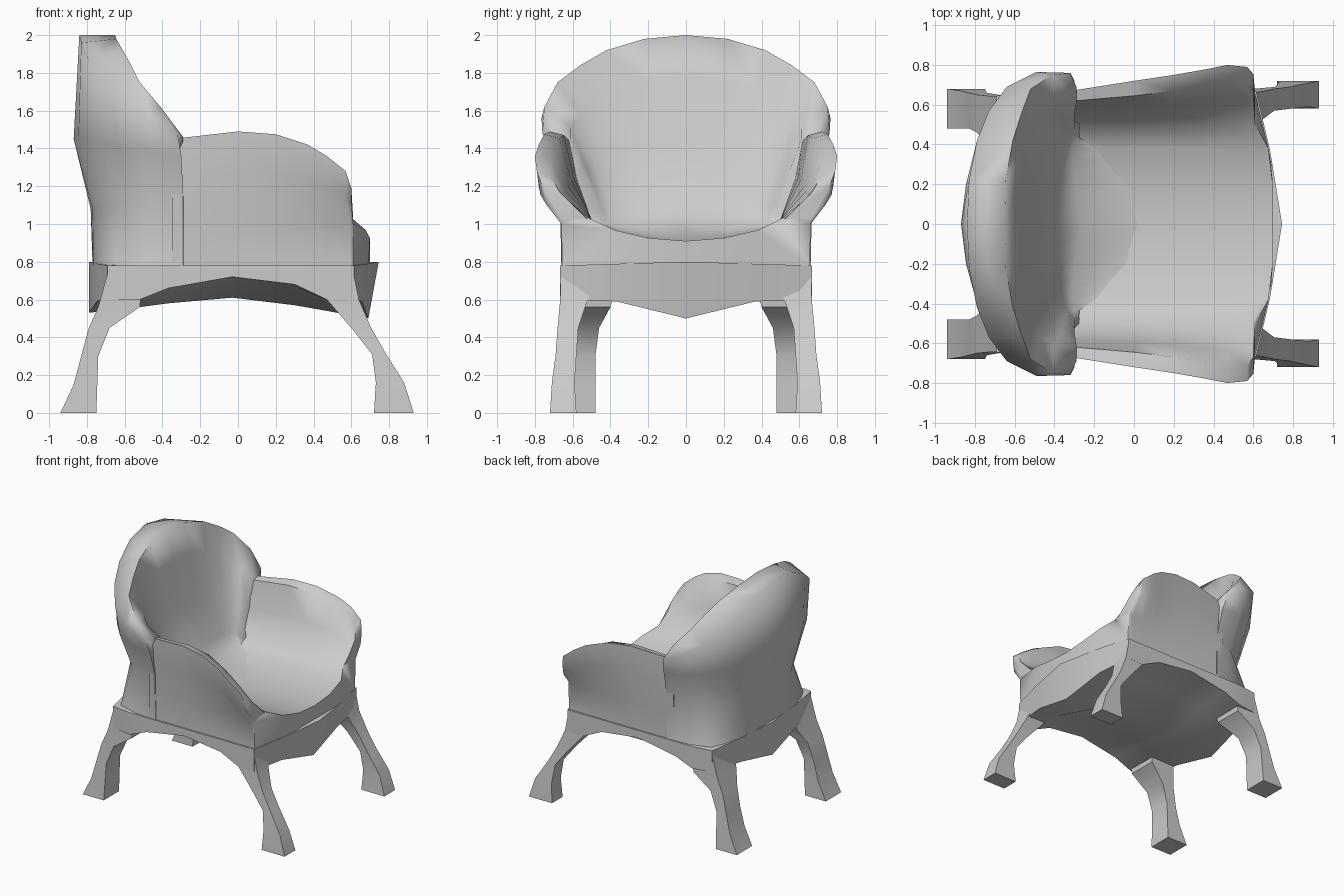
import bpy
import bmesh
from math import radians
from mathutils import Vector

cube = bpy.data.objects.get("Cube")
if cube:
    bpy.data.objects.remove(cube, do_unlink=True)

grey = bpy.data.materials.new("plain_grey")
grey.use_nodes = True
grey.diffuse_color = (0.6, 0.6, 0.6, 1)
grey.node_tree.nodes["Principled BSDF"].inputs["Base Color"].default_value = grey.diffuse_color


def loft(name, rings, angle):
    """Closed solid through even rings of equal length, each end capped with a strip of faces."""
    bm = bmesh.new()
    loops = [[bm.verts.new(p) for p in ring] for ring in rings]
    count = len(loops[0])
    for a, b in zip(loops, loops[1:]):
        for i in range(count):
            j = (i + 1) % count
            bm.faces.new((a[i], a[j], b[j], b[i]))
    for end in (loops[0], loops[-1]):
        for k in range(count // 2 - 1):
            bm.faces.new((end[k], end[k + 1], end[-2 - k], end[-1 - k]))
    bmesh.ops.recalc_face_normals(bm, faces=bm.faces)
    mesh = bpy.data.meshes.new(name)
    bm.to_mesh(mesh)
    bm.free()
    mesh.materials.append(grey)
    obj = bpy.data.objects.new(name, mesh)
    bpy.context.collection.objects.link(obj)
    bpy.ops.object.select_all(action="DESELECT")
    obj.select_set(True)
    bpy.context.view_layer.objects.active = obj
    bpy.ops.object.shade_smooth_by_angle(angle=radians(angle))


def flip(ring):
    return [(x, -y, z) for x, y, z in ring]


def seat_height(y):
    return .91 + .4 * y * y


# Backrest: lengthwise curves from the centre to the wing tip
base = [(-.77, 0, .78), (-.765, .2, .78), (-.74, .36, .78), (-.7, .5, .78),
        (-.65, .6, .78), (-.48, .65, .78), (-.29, .66, .78)]
waist = [(-.78, 0, 1.08), (-.77, .17, 1.08), (-.745, .3, 1.08), (-.69, .41, 1.08),
         (-.61, .51, 1.08), (-.46, .62, 1.1), (-.29, .668, 1.15)]
middle = [(-.87, 0, 1.45), (-.845, .2, 1.45), (-.79, .4, 1.44), (-.72, .55, 1.42),
          (-.61, .67, 1.4), (-.46, .735, 1.38), (-.3, .72, 1.36)]
rim_back = [(-.84, 0, 2), (-.83, .22, 1.96), (-.79, .42, 1.86), (-.73, .57, 1.75),
            (-.64, .69, 1.65), (-.49, .765, 1.56), (-.32, .76, 1.48)]
rim_front = [(-.65, 0, 2), (-.645, .22, 1.98), (-.61, .42, 1.92), (-.565, .56, 1.84),
             (-.52, .68, 1.75), (-.41, .75, 1.62), (-.29, .69, 1.46)]
lip = [(-.58, 0, 1.78), (-.58, .2, 1.76), (-.56, .37, 1.7), (-.52, .49, 1.63),
       (-.47, .56, 1.57), (-.4, .61, 1.51), (-.29, .61, 1.45)]
inner = [(-.5, 0, 1.42), (-.495, .18, 1.41), (-.48, .31, 1.39), (-.45, .42, 1.36),
         (-.41, .49, 1.33), (-.36, .53, 1.3), (-.3, .545, 1.27)]
bend = [(-.38, 0, 1.08), (-.38, .13, 1.08), (-.375, .24, 1.08), (-.365, .33, 1.08),
        (-.35, .4, 1.08), (-.33, .44, 1.07), (-.3, .475, 1.05)]
foot = [(x + .12 - .2 * y, y, seat_height(y) + .06 - .1 * y) for x, y, z in bend]
toe = [(.02 - 1.2 * y * y, .9 * y, seat_height(.9 * y)) for x, y, z in bend]
half = [list(r) for r in zip(base, waist, middle, rim_back, rim_front, lip, inner, bend, foot, toe)]
loft("backrest", [flip(r) for r in half[:0:-1]] + half, 88)

# Arms and seat: one shell, flared at the sides and bowed at the front
arm_outer = [(-.35, .665, 1.45), (0, .72, 1.49), (.2, .75, 1.475), (.37, .78, 1.42),
             (.47, .8, 1.36), (.57, .79, 1.28), (.6, .755, 1.19), (.61, .66, 1.03)]
arm_inner = [(-.35, .615, 1.44), (0, .645, 1.47), (.2, .67, 1.455), (.37, .7, 1.39),
             (.47, .72, 1.34), (.57, .715, 1.25), (.6, .67, 1.17), (.61, .53, 1.03)]
bows = [0, 0, 0, 0, 0, .04, .07, .09]
shell = []
for out, inn, bow in zip(arm_outer, arm_inner, bows):
    x = out[0]
    out, inn = Vector(out), Vector(inn)
    side = Vector((x, .66, 1))
    crook = Vector((x, .5, 1.025))
    belly = side.lerp(out, .55) + Vector((0, .3 * (out.y - .66), 0))
    hollow = crook.lerp(inn, .5) + Vector((0, .15 * (inn.y - .5), 0))
    inside, outside = [inn, hollow, crook], [out, belly, side]
    for y, low_y in ((.38, .655), (.2, .3), (0, 0)):
        inside.append((x + bow * (1 - (y / .53) ** 4), y, seat_height(y)))
        outside.append((x + bow * max(0, 1 - (low_y / .53) ** 4), low_y, .775))
    inside += flip(inside[-2::-1])
    outside += flip(outside[-2::-1])
    shell.append(inside + outside[::-1])
loft("arms_and_seat", shell, 60)

# Frame: bowed ends, arched sides and a dipping underside
frame = []
stations = [(-.69, -.1, -.1, .6, .53), (-.52, 0, 0, .6, .56), (-.37, 0, 0, .66, .58),
            (-.03, 0, 0, .72, .61), (.3, 0, 0, .68, .57), (.47, 0, 0, .6, .54),
            (.615, .13, .075, .6, .5)]
for x, bow_top, bow_low, edge, mid in stations:
    top, bottom = [], []
    width = .645 if x < -.6 else .667
    for across, blend in ((-1, 1), (-.55, .9), (0, 0), (.55, .9), (1, 1)):
        bulge = 1 - abs(across) ** 1.3
        y = across * width
        top.append((x + bow_top * bulge, y, .8 - .02 * abs(across)))
        bottom.append((x + bow_low * bulge, y, mid + (edge - mid) * blend))
    frame.append(top + bottom[::-1])
loft("frame", frame, 35)

# Legs: sections given as height, x range and y range
front_leg = [(0, .72, .93, .58, .72), (.16, .73, .88, .59, .71), (.31, .71, .785, .58, .69),
             (.45, .6, .705, .57, .68), (.6, .47, .64, .52, .666), (.74, .4, .612, .44, .664)]
rear_leg = [(0, -.94, -.75, .48, .68), (.15, -.87, -.745, .48, .67), (.3, -.83, -.74, .48, .66),
            (.45, -.79, -.68, .46, .65), (.56, -.74, -.52, .4, .645), (.74, -.69, -.5, .36, .643)]
for part, sections in (("front_leg", front_leg), ("rear_leg", rear_leg)):
    rings = [[(a, c, z), (b, c, z), (b, d, z), (a, d, z)] for z, a, b, c, d in sections]
    loft("left_" + part, rings, 40)
    loft("right_" + part, [flip(r) for r in rings], 40)
